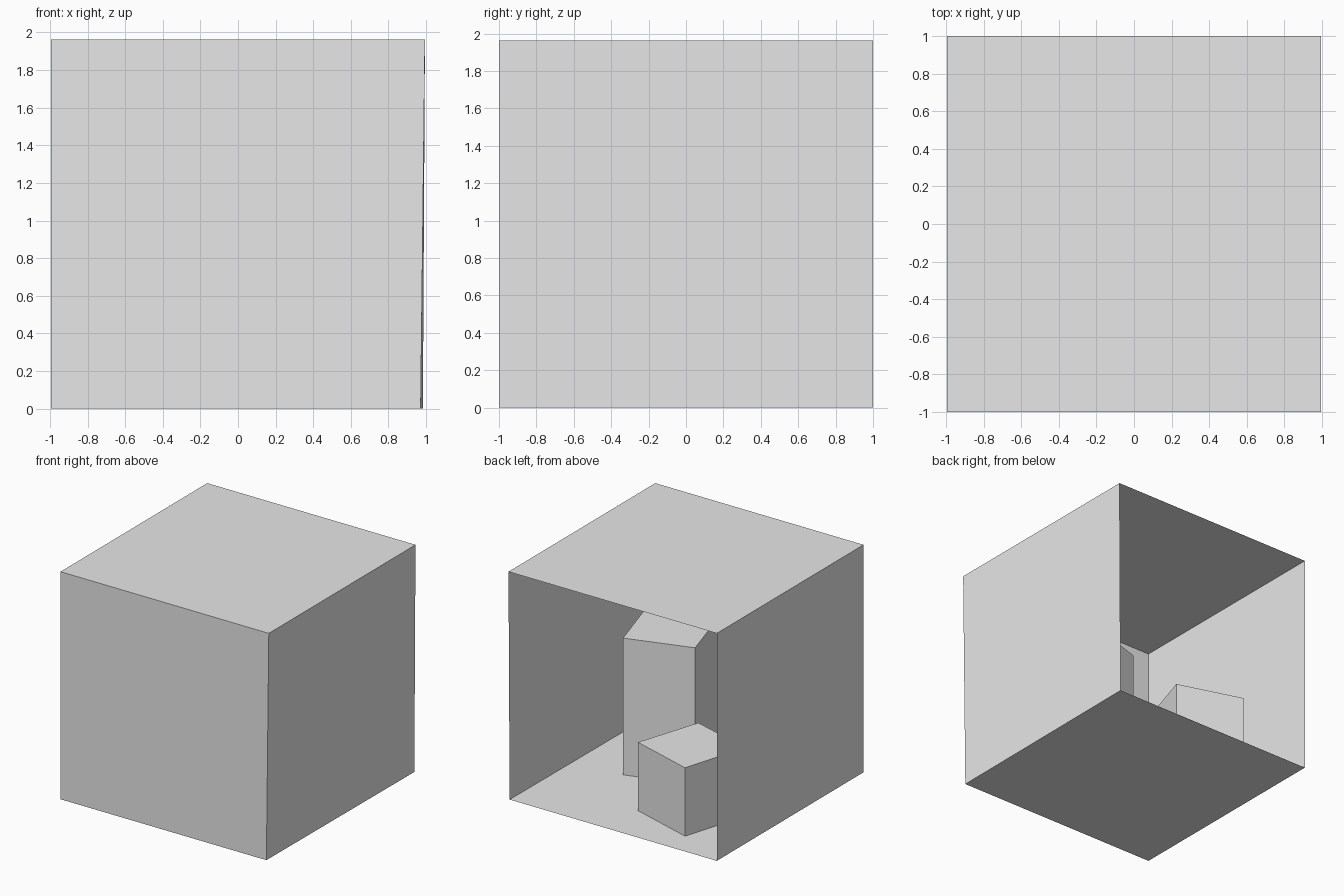
import bpy
import bmesh
from mathutils import Vector

cube = bpy.data.objects.get("Cube")
if cube:
    bpy.data.objects.remove(cube, do_unlink=True)

grey = bpy.data.materials.new("plain grey")
grey.use_nodes = True
grey.diffuse_color = (0.8, 0.8, 0.8, 1)
grey.node_tree.nodes["Principled BSDF"].inputs["Base Color"].default_value = (0.8, 0.8, 0.8, 1)


def finish(name, bm):
    mesh = bpy.data.meshes.new(name)
    bm.to_mesh(mesh)
    bm.free()
    mesh.materials.append(grey)
    obj = bpy.data.objects.new(name, mesh)
    bpy.context.collection.objects.link(obj)
    return obj


def panel(name, corners):
    bm = bmesh.new()
    bm.faces.new([bm.verts.new(c) for c in corners])
    return finish(name, bm)


def block(name, footprint, height):
    """Upright block: a footprint outline extruded up, resting on the floor."""
    bm = bmesh.new()
    base = bm.faces.new([bm.verts.new((x, y, 0)) for x, y in footprint])
    top = bmesh.ops.extrude_face_region(bm, geom=[base], use_keep_orig=True)
    verts = [v for v in top["geom"] if isinstance(v, bmesh.types.BMVert)]
    bmesh.ops.translate(bm, verts=verts, vec=(0, 0, height))
    bmesh.ops.delete(bm, geom=[base], context="FACES_ONLY")
    bmesh.ops.recalc_face_normals(bm, faces=bm.faces)
    return finish(name, bm)


# Room corners; the left wall leans slightly inward at the floor
W, D, H = 0.994, 1.0, 1.963
front_right, back_right = Vector((-W, -D, 0)), Vector((-W, D, 0))
front_left, back_left = Vector((0.971, -D, 0)), Vector((0.983, D, 0))
top_front_right, top_back_right = Vector((-W, -D, H)), Vector((-W, D, H))
top_front_left, top_back_left = Vector((W, -D, H)), Vector((W, D, H))

# Room shell, open at the back, faces turned inward
panel("floor", [front_right, front_left, back_left, back_right])
panel("ceiling", [top_front_right, top_back_right, top_back_left, top_front_left])
panel("front_wall", [front_left, front_right, top_front_right, top_front_left])
panel("right_wall", [front_right, back_right, top_back_right, top_front_right])
panel("left_wall", [back_left, front_left, top_front_left, top_back_left])

# Two turned blocks standing inside
block("tall_block", [(0.519, 0.117), (-0.046, -0.059), (0.129, -0.631), (0.694, -0.452)], 1.18)
block("short_block", [(-0.529, 0.768), (-0.701, 0.195), (-0.136, 0.027), (0.043, 0.592)], 0.59)
